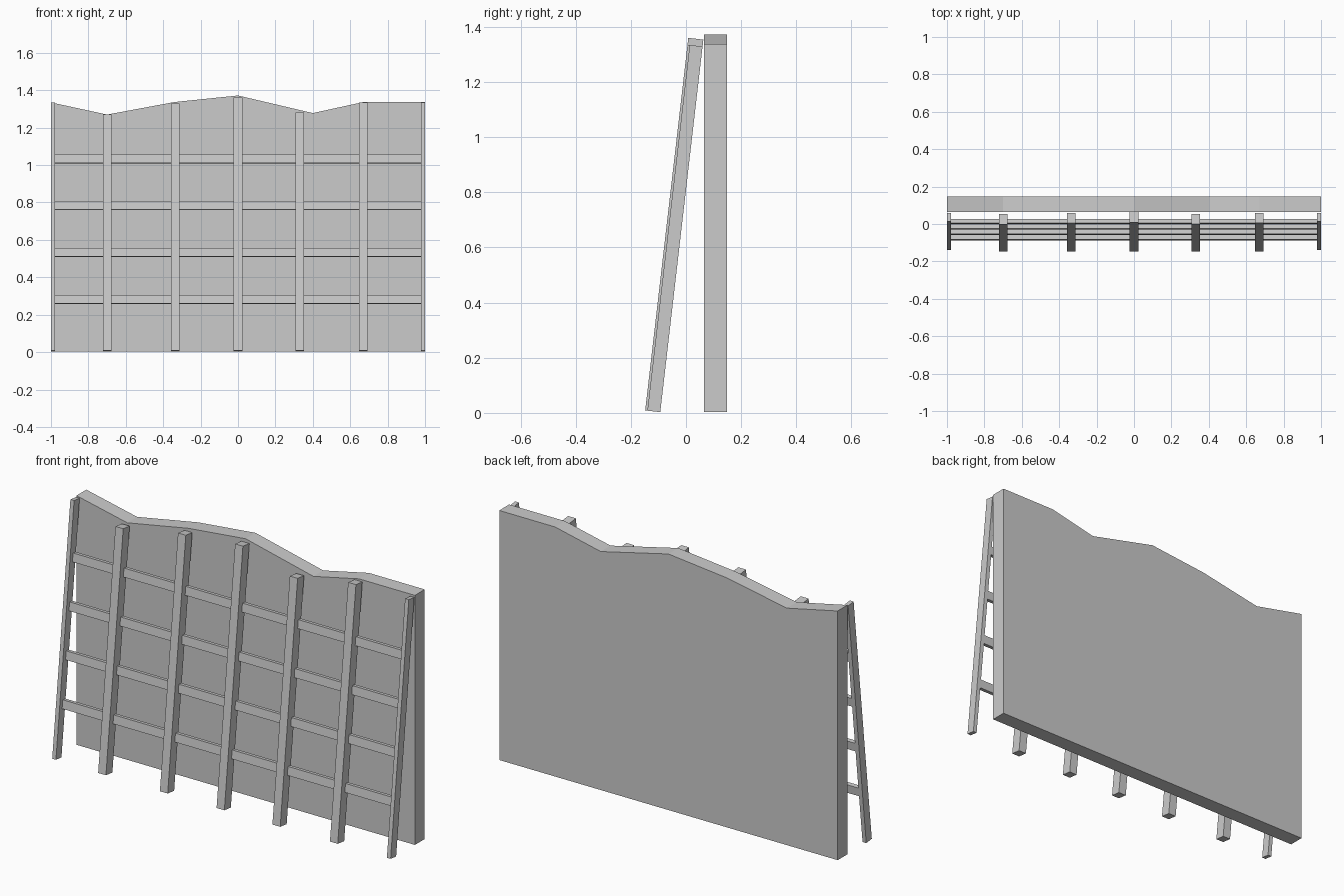
import bpy
import bmesh
import math
from mathutils import Matrix

cube = bpy.data.objects.get("Cube")
if cube:
    bpy.data.objects.remove(cube, do_unlink=True)

# Single plain grey for everything
GREY = (0.6, 0.6, 0.6, 1.0)
mat = bpy.data.materials.new("plain grey")
mat.use_nodes = True
mat.diffuse_color = GREY
mat.node_tree.nodes["Principled BSDF"].inputs["Base Color"].default_value = GREY

# Frame that leans back towards the wall; origin at the front foot of the posts
LEAN = math.radians(6.6)
FRAME = Matrix.Translation((0, -0.148, 0.009)) @ Matrix.Rotation(-LEAN, 4, 'X')


def add_object(name, bm):
    bmesh.ops.recalc_face_normals(bm, faces=bm.faces)
    mesh = bpy.data.meshes.new(name)
    bm.to_mesh(mesh)
    bm.free()
    mesh.materials.append(mat)
    obj = bpy.data.objects.new(name, mesh)
    bpy.context.collection.objects.link(obj)
    return obj


def leaning_box(name, x, y, z):
    """Box given by (min, max) ranges in the leaning frame."""
    bm = bmesh.new()
    size = Matrix.Diagonal((x[1] - x[0], y[1] - y[0], z[1] - z[0], 1))
    centre = Matrix.Translation((sum(x) / 2, sum(y) / 2, sum(z) / 2))
    bmesh.ops.create_cube(bm, size=1, matrix=centre @ size)
    add_object(name, bm).matrix_world = FRAME


# Wall panel with a wavy top edge, extruded from its outline
FRONT, BACK = 0.065, 0.148
crest = [(-1, 1.335), (-0.7, 1.27), (-0.34, 1.337), (0, 1.372),
         (0.4, 1.278), (0.67, 1.337), (1, 1.337)]
outline = [(1, 0.004), (-1, 0.004)] + crest
bm = bmesh.new()
face = bm.faces.new([bm.verts.new((x, FRONT, z)) for x, z in outline])
extruded = bmesh.ops.extrude_face_region(bm, geom=[face], use_keep_orig=True)
moved = [v for v in extruded["geom"] if isinstance(v, bmesh.types.BMVert)]
bmesh.ops.translate(bm, verts=moved, vec=(0, BACK - FRONT, 0))
add_object("wall_panel", bm)

# Leaning posts: centre x, width, height of the top; the end posts are slimmer
posts = [(-0.989, 0.022, 1.335), (-0.7, 0.046, 1.27), (-0.335, 0.046, 1.33),
         (0, 0.046, 1.36), (0.33, 0.046, 1.28), (0.67, 0.046, 1.335),
         (0.989, 0.022, 1.335)]
for i, (x, width, top) in enumerate(posts):
    inset = 0.008 if width < 0.03 else 0
    leaning_box(f"post_{i + 1}", (x - width / 2, x + width / 2),
                (inset, 0.055), (0, (top - 0.009) / math.cos(LEAN)))

# Horizontal rails set towards the back of the posts
for i in range(4):
    z = 0.257 + 0.252 * i
    leaning_box(f"rail_{i + 1}", (-0.98, 0.98), (0.031, 0.054), (z, z + 0.046))
